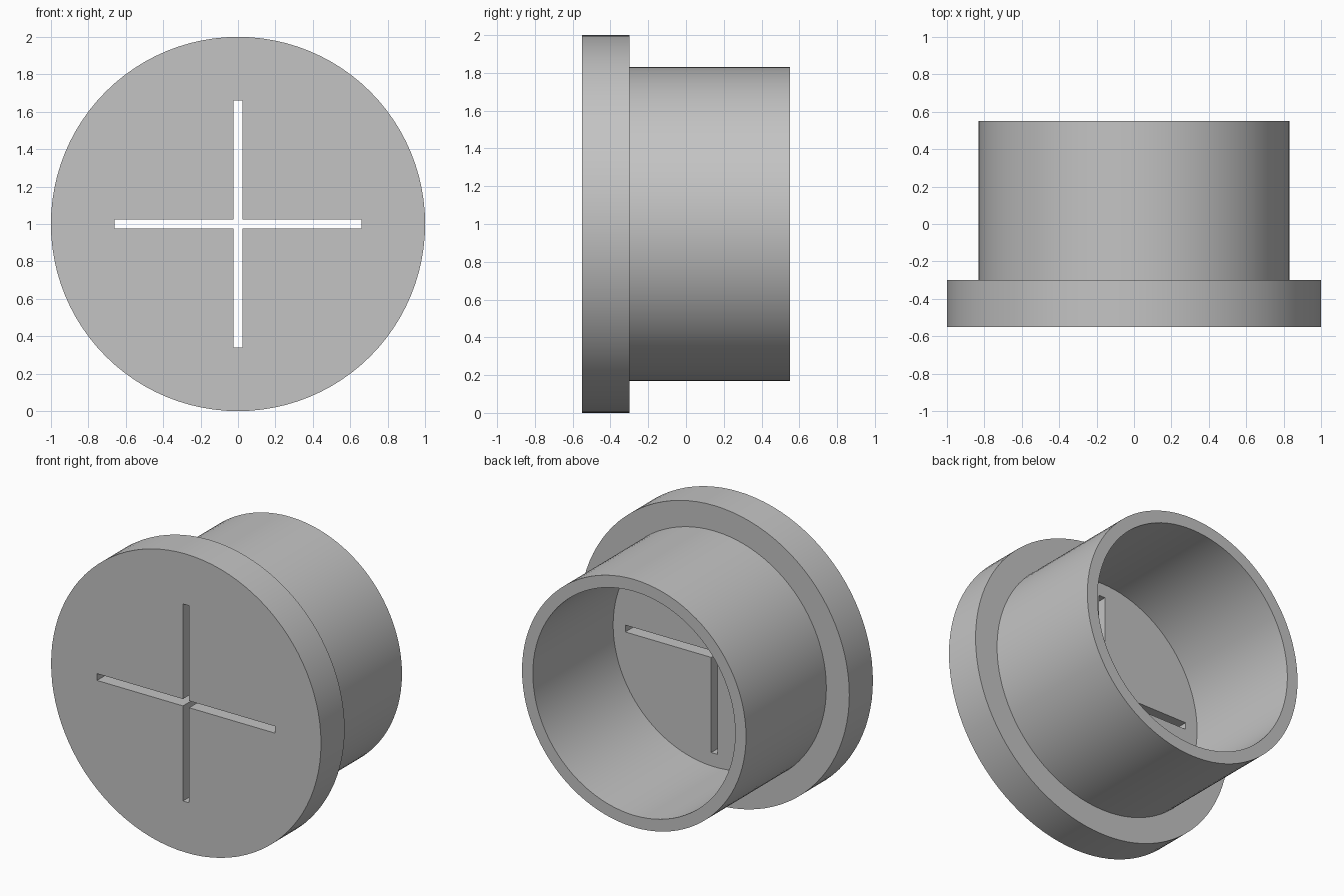
import bpy
import bmesh
from math import cos, sin, tau, radians

SIDES = 96
FRONT, STEP, BACK = -0.55, -0.30, 0.55
SLOT_LENGTH, SLOT_WIDTH = 1.32, 0.046

if "Cube" in bpy.data.objects:
    bpy.data.objects.remove(bpy.data.objects["Cube"])

grey = bpy.data.materials.new("plain grey")
grey.use_nodes = True
colour = (0.55, 0.55, 0.55, 1)
grey.diffuse_color = colour
grey.node_tree.nodes["Principled BSDF"].inputs["Base Color"].default_value = colour


def lathe(name, profile):
    """Revolve (radius, y) points around the y axis and cap both ends."""
    bm = bmesh.new()
    rings = []
    for r, y in profile:
        rings.append([bm.verts.new((r * cos(tau * i / SIDES), y, 1 + r * sin(tau * i / SIDES)))
                      for i in range(SIDES)])
    for a, b in zip(rings, rings[1:]):
        for i in range(SIDES):
            j = (i + 1) % SIDES
            bm.faces.new((a[i], a[j], b[j], b[i]))
    bm.faces.new(rings[0])
    bm.faces.new(rings[-1])
    bmesh.ops.recalc_face_normals(bm, faces=bm.faces)
    mesh = bpy.data.meshes.new(name)
    bm.to_mesh(mesh)
    bm.free()
    obj = bpy.data.objects.new(name, mesh)
    bpy.context.collection.objects.link(obj)
    mesh.materials.append(grey)
    return obj


# Flanged cap: front disc, wide rim, hollow barrel open at the back
cap = lathe("flanged_cap", [(1, FRONT), (1, STEP), (0.83, STEP),
                            (0.83, BACK), (0.75, BACK), (0.75, STEP)])

# Cross-shaped slot through the front disc
cutters = []
for name, size in (("slot_cutter_across", (SLOT_LENGTH, 0.6, SLOT_WIDTH)),
                   ("slot_cutter_upright", (SLOT_WIDTH, 0.6, SLOT_LENGTH))):
    bpy.ops.mesh.primitive_cube_add(size=1, location=(0, (FRONT + STEP) / 2, 1))
    cutter = bpy.context.object
    cutter.name = name
    cutter.scale = size
    cutter.hide_render = True
    cutters.append(cutter)
    cut = cap.modifiers.new(name, "BOOLEAN")
    cut.operation = "DIFFERENCE"
    cut.solver = "EXACT"
    cut.object = cutter

bpy.ops.object.select_all(action="DESELECT")
cap.select_set(True)
bpy.context.view_layer.objects.active = cap
for cutter in cutters:
    bpy.ops.object.modifier_apply(modifier=cutter.name)
for cutter in cutters:
    bpy.data.objects.remove(cutter)

bpy.ops.object.shade_smooth_by_angle(angle=radians(30))
